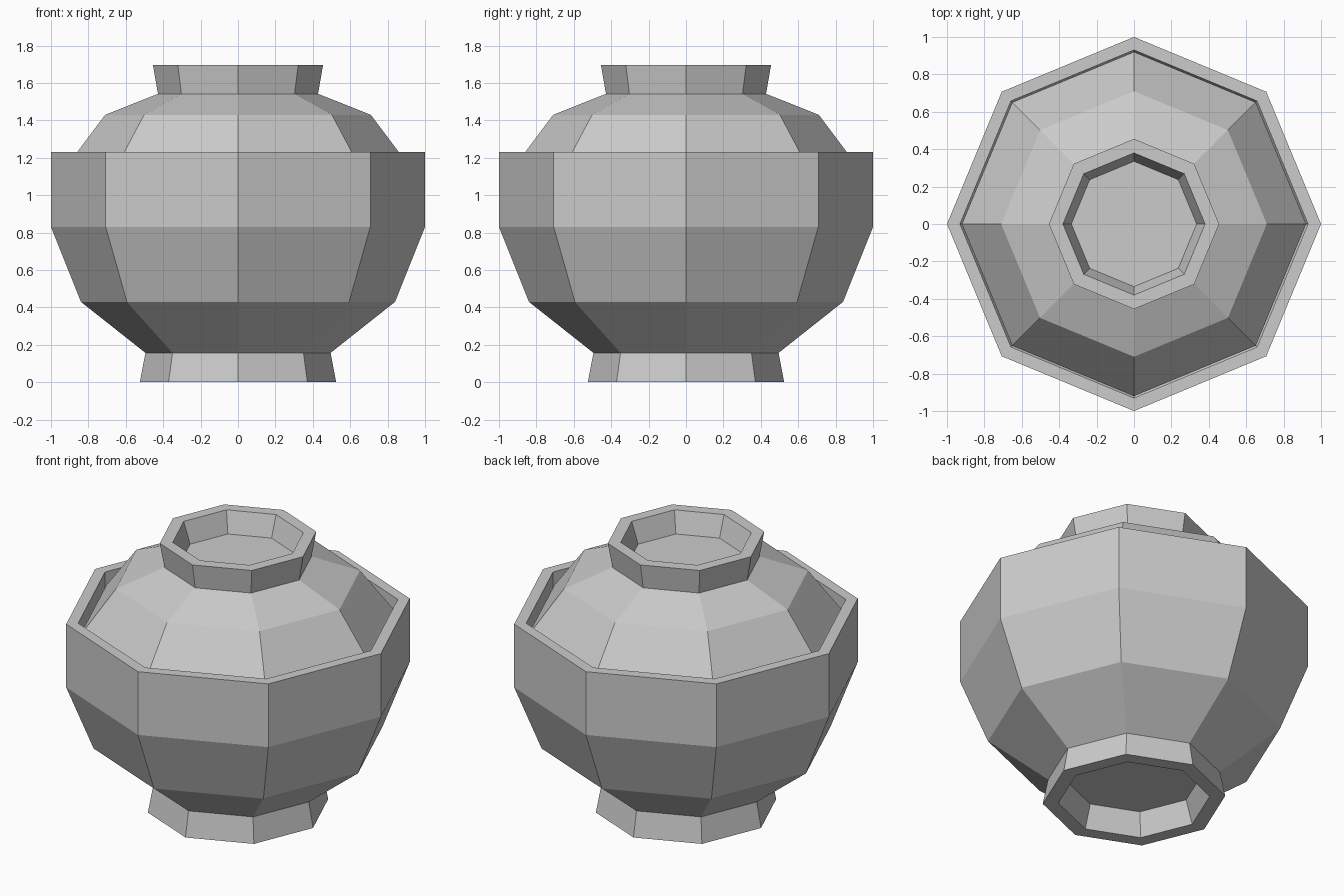
import bpy, bmesh
from math import cos, sin, tau

if "Cube" in bpy.data.objects:
    bpy.data.objects.remove(bpy.data.objects["Cube"])

SIDES = 8


def lathe(name, profile):
    """Sweep (radius, height) points into flat octagonal rings, capped at both ends."""
    bm = bmesh.new()
    rings = [[bm.verts.new((r * cos(tau * i / SIDES), r * sin(tau * i / SIDES), z))
              for i in range(SIDES)] for r, z in profile]
    for a, b in zip(rings, rings[1:]):
        for i in range(SIDES):
            j = (i + 1) % SIDES
            bm.faces.new((a[i], a[j], b[j], b[i]))
    bm.faces.new(rings[0])
    bm.faces.new(rings[-1])
    bmesh.ops.recalc_face_normals(bm, faces=bm.faces[:])
    mesh = bpy.data.meshes.new(name)
    bm.to_mesh(mesh)
    bm.free()
    obj = bpy.data.objects.new(name, mesh)
    bpy.context.collection.objects.link(obj)
    return obj


# Bowl: recessed foot, outer wall, rim, then the hollow inside
lathe("bowl", [
    (0.39, 0.145), (0.435, 0.0), (0.525, 0.0), (0.495, 0.157),
    (0.84, 0.43), (1.0, 0.83), (1.0, 1.23),
    (0.93, 1.23), (0.93, 0.84), (0.78, 0.47), (0.46, 0.22),
])

# Lid: recessed ring handle, sloping shoulders, hollow underside
lathe("lid", [
    (0.335, 1.565), (0.38, 1.697), (0.455, 1.697), (0.428, 1.542),
    (0.71, 1.43), (0.92, 1.15),
    (0.85, 1.15), (0.67, 1.37), (0.40, 1.48),
])
